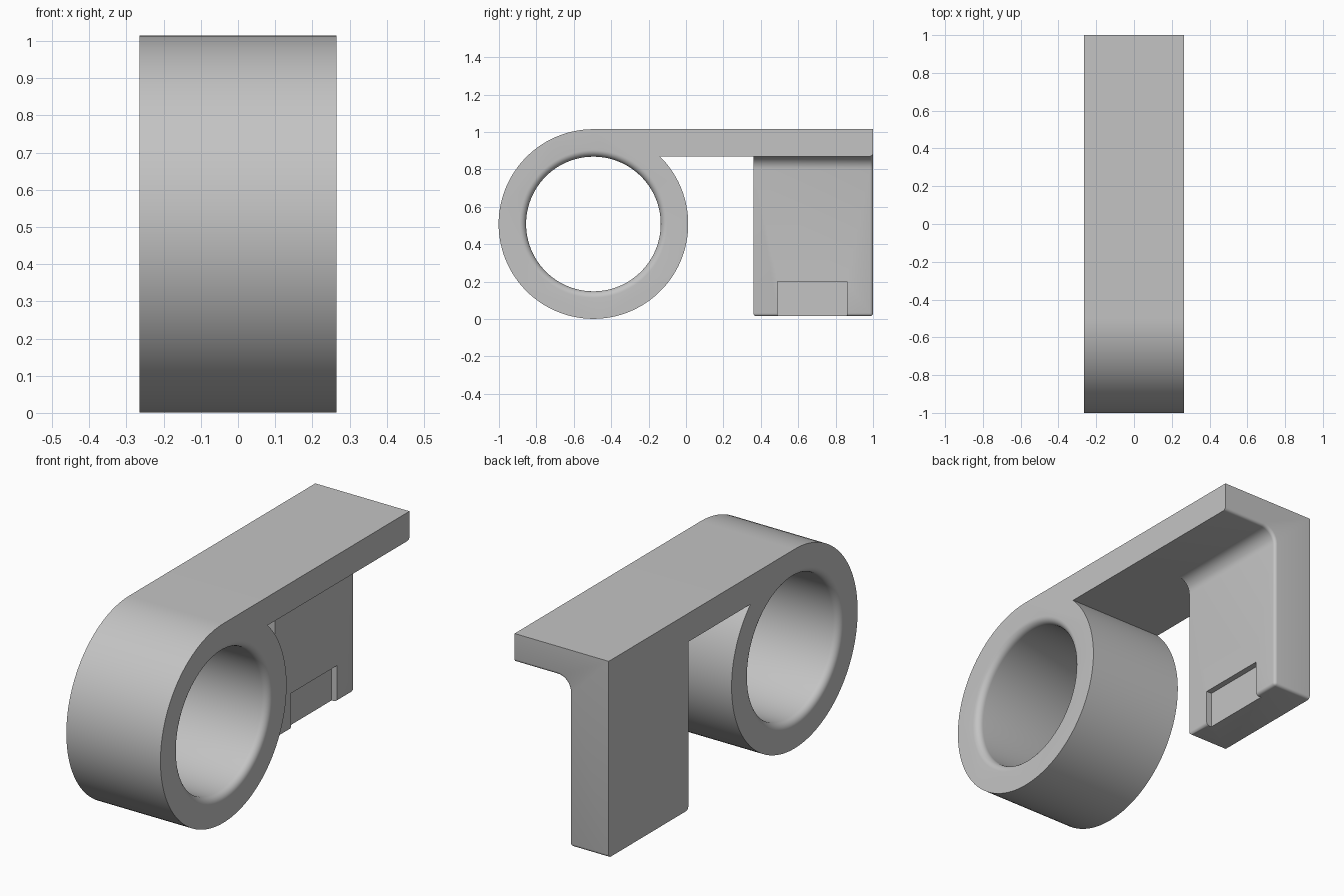
import bpy, bmesh
from math import sin, cos, pi, asin, radians
from mathutils import Vector

cube = bpy.data.objects.get("Cube")
if cube:
    bpy.data.objects.remove(cube, do_unlink=True)

HALF = 0.265                       # half width along x
TOP, UNDER = 1.015, 0.87           # arm top and underside
RY, RZ, R = -0.495, 0.508, 0.507   # ring centre and outer radius
BORE, LIP = 0.36, 0.035            # bore radius and rounded lip
PLATE_X, PLATE_Y, FOOT = -0.045, 0.36, 0.015
FILLET, EDGE = 0.07, 0.016

grey = bpy.data.materials.new("light_grey")
grey.use_nodes = True
colour = (0.55, 0.55, 0.55, 1)
grey.diffuse_color = colour
grey.node_tree.nodes["Principled BSDF"].inputs["Base Color"].default_value = colour


def finish(name, bm):
    bmesh.ops.recalc_face_normals(bm, faces=bm.faces)
    mesh = bpy.data.meshes.new(name)
    bm.to_mesh(mesh)
    bm.free()
    mesh.materials.append(grey)
    obj = bpy.data.objects.new(name, mesh)
    bpy.context.collection.objects.link(obj)
    return obj


def prism(points, offset):
    """Extrude a closed outline along an offset."""
    bm = bmesh.new()
    face = bm.faces.new([bm.verts.new(p) for p in points])
    new = bmesh.ops.extrude_face_region(bm, geom=[face])["geom"]
    bmesh.ops.translate(bm, vec=Vector(offset),
                        verts=[v for v in new if isinstance(v, bmesh.types.BMVert)])
    bmesh.ops.recalc_face_normals(bm, faces=bm.faces)
    return bm


def activate(obj):
    bpy.ops.object.select_all(action="DESELECT")
    obj.select_set(True)
    bpy.context.view_layer.objects.active = obj


def cut(obj, cutter):
    cutter.hide_render = True
    mod = obj.modifiers.new("cut", "BOOLEAN")
    mod.operation = "DIFFERENCE"
    mod.solver = "EXACT"
    mod.object = cutter
    activate(obj)
    bpy.ops.object.modifier_apply(modifier=mod.name)
    bpy.data.objects.remove(cutter, do_unlink=True)
    bpy.ops.object.shade_smooth_by_angle(angle=radians(30))


# Ring with the arm running off its top
start, end, steps = pi / 2, 2 * pi + asin((UNDER - RZ) / R), 96
outline = []
for i in range(steps + 1):
    a = start + (end - start) * i / steps
    outline.append((-HALF, RY + R * cos(a), RZ + R * sin(a)))
outline += [(-HALF, PLATE_Y, UNDER), (-HALF, PLATE_Y, TOP)]
ring_and_arm = finish("ring_and_arm", prism(outline, (2 * HALF, 0, 0)))

# Bore with rounded lips at both ends
half_profile = [(HALF + 0.02, BORE + LIP)]
for i in range(9):
    a = pi / 2 * i / 8
    half_profile.append((HALF - LIP * (1 - cos(a)), BORE + LIP * (1 - sin(a))))
profile = half_profile + [(-x, r) for x, r in reversed(half_profile)]
bm = bmesh.new()
rings = []
for x, r in profile:
    rings.append([bm.verts.new((x, RY + r * cos(2 * pi * k / 96), RZ + r * sin(2 * pi * k / 96)))
                  for k in range(96)])
for a, b in zip(rings, rings[1:]):
    for k in range(96):
        n = (k + 1) % 96
        bm.faces.new((a[k], a[n], b[n], b[k]))
bm.faces.new(rings[0])
bm.faces.new(rings[-1])
cut(ring_and_arm, finish("bore_cutter", bm))

# Arm end with the hanging plate, joined by an inside fillet
section = [(-HALF, TOP), (HALF, TOP), (HALF, UNDER)]
for i in range(9):
    a = pi / 2 * i / 8
    section.append((PLATE_X + FILLET * (1 - sin(a)), UNDER - FILLET * (1 - cos(a))))
section += [(PLATE_X, FOOT), (-HALF, FOOT)]
bm = prism([(x, PLATE_Y, z) for x, z in section], (0, 1 - PLATE_Y, 0))


def is_rounded(edge):
    a, b = (v.co for v in edge.verts)
    back = min(a.y, b.y) > 0.99
    low = max(a.z, b.z) < FOOT + 0.01
    inner = max(a.z, b.z) < UNDER + 0.01 and max(a.x, b.x) > -HALF + 0.01
    outer_side = max(a.x, b.x) < -HALF + 0.01
    return (back and inner) or (low and not outer_side)


bmesh.ops.bevel(bm, geom=[e for e in bm.edges if is_rounded(e)], offset=EDGE,
                segments=4, profile=0.5, affect="EDGES", clamp_overlap=True)
hanging_plate = finish("hanging_plate", bm)

# Shallow recess in the plate, open at the foot
recess = [(PLATE_X - 0.03, y, z) for y, z in ((0.49, -0.1), (0.86, -0.1), (0.86, 0.2), (0.49, 0.2))]
cut(hanging_plate, finish("recess_cutter", prism(recess, (0.1, 0, 0))))
